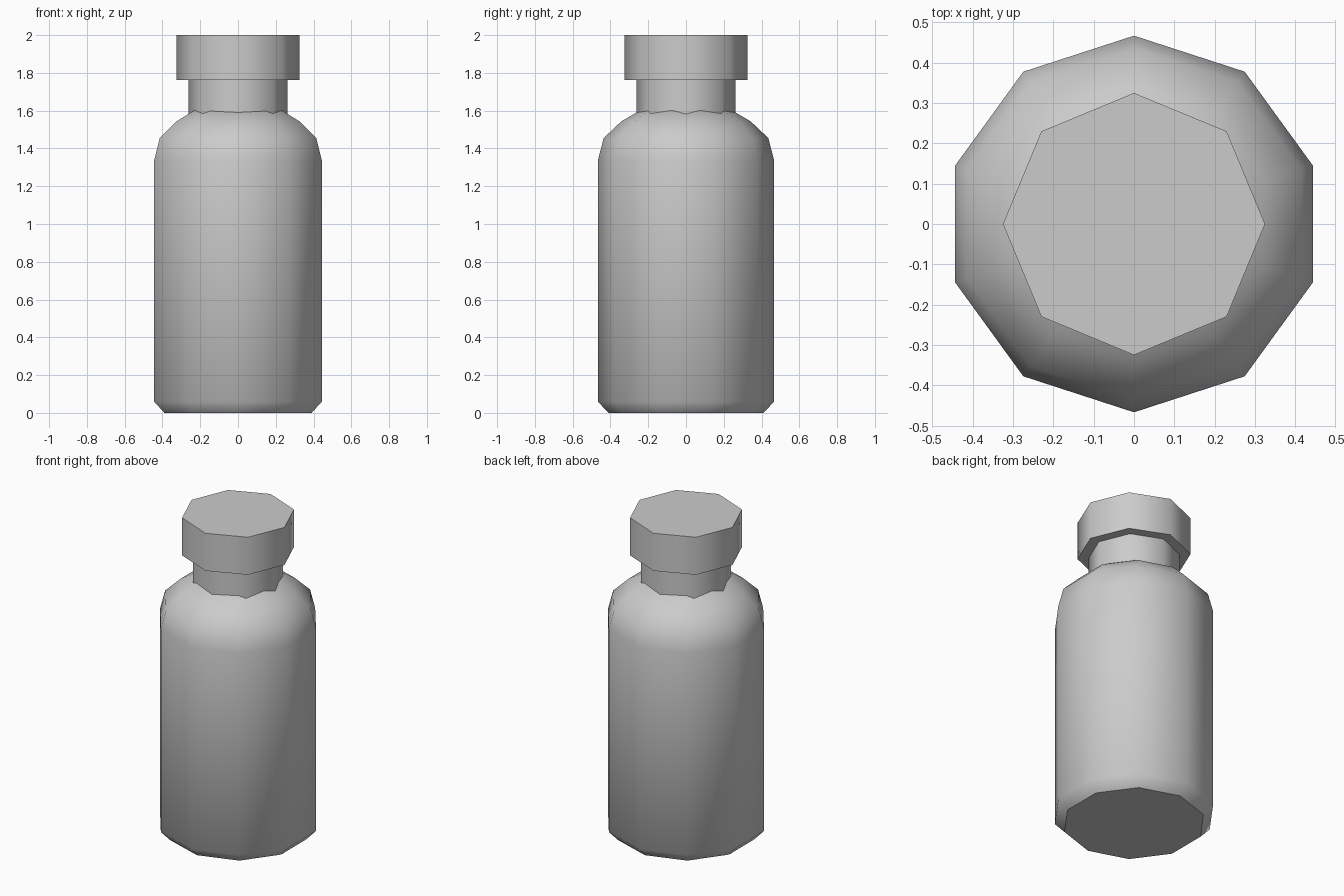
import bpy
import bmesh
from math import cos, sin, pi, radians

cube = bpy.data.objects.get("Cube")
if cube:
    bpy.data.objects.remove(cube, do_unlink=True)

# One grey for the whole bottle
grey = bpy.data.materials.new("light grey")
grey.use_nodes = True
colour = (0.6, 0.6, 0.6, 1)
grey.diffuse_color = colour
grey.node_tree.nodes["Principled BSDF"].inputs["Base Color"].default_value = colour


def turned(name, sides, profile, start=0.0):
    """Closed solid of revolution from (radius, height) points, bottom to top."""
    bm = bmesh.new()
    angles = [start + 2 * pi * i / sides for i in range(sides)]
    rings = [[bm.verts.new((r * cos(a), r * sin(a), z)) for a in angles]
             for r, z in profile]
    for low, high in zip(rings, rings[1:]):
        for i in range(sides):
            j = (i + 1) % sides
            bm.faces.new((low[i], low[j], high[j], high[i]))
    bm.faces.new(rings[0][::-1])
    bm.faces.new(rings[-1])
    mesh = bpy.data.meshes.new(name)
    bm.to_mesh(mesh)
    bm.free()
    mesh.materials.append(grey)
    obj = bpy.data.objects.new(name, mesh)
    bpy.context.collection.objects.link(obj)
    bpy.ops.object.select_all(action="DESELECT")
    obj.select_set(True)
    bpy.context.view_layer.objects.active = obj
    bpy.ops.object.shade_smooth_by_angle(angle=radians(46))
    return obj


# Ten-sided body with a bevelled base and rounded shoulder
turned("bottle_body", 10,
       [(0.41, 0), (0.467, 0.06), (0.467, 1.335), (0.436, 1.455),
        (0.343, 1.543), (0.22, 1.615)], start=pi / 2)

# Eight-sided neck and wider cap
turned("bottle_neck", 8, [(0.262, 1.5), (0.262, 1.78)])
turned("bottle_cap", 8, [(0.325, 1.763), (0.325, 2.0)])
